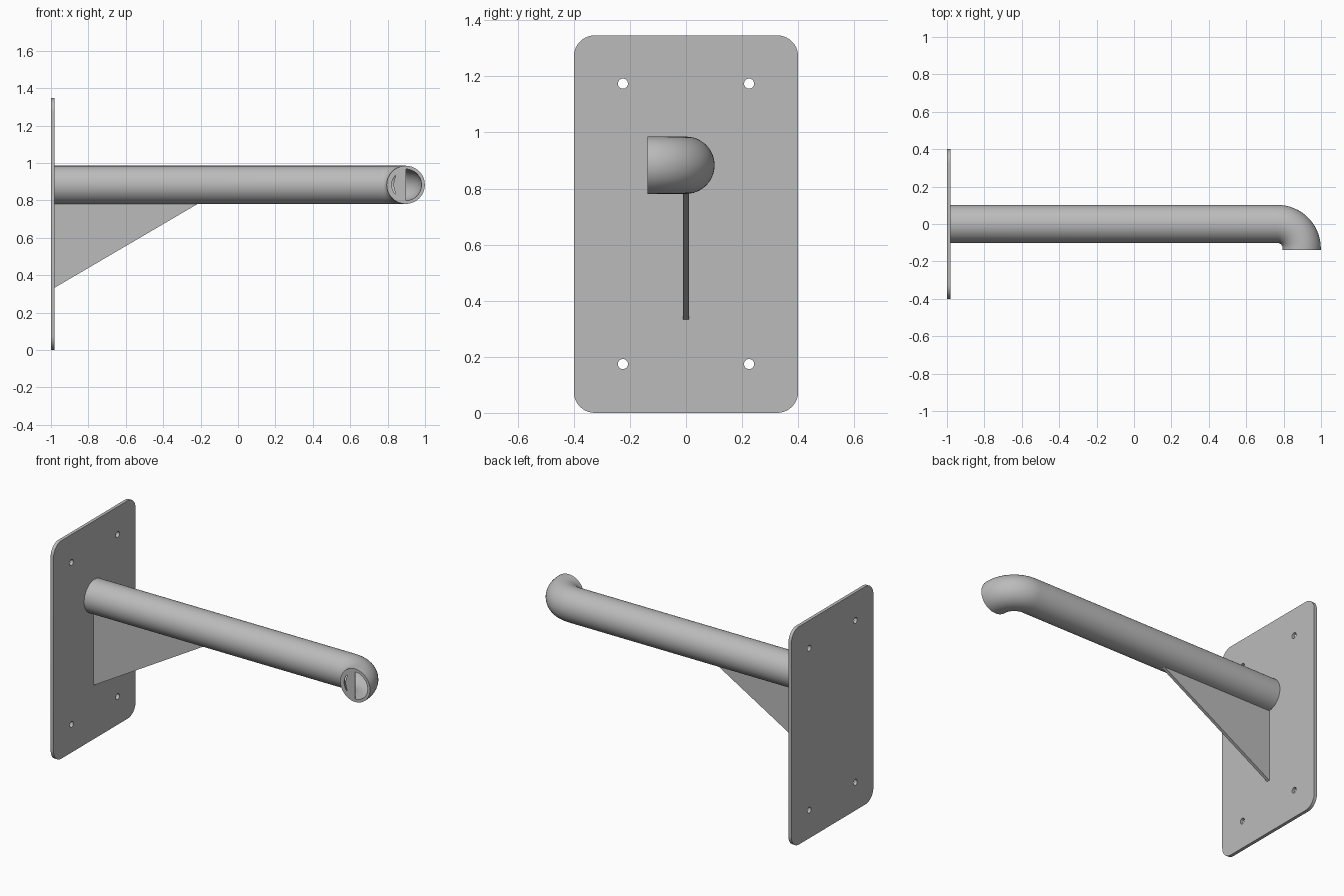
import bpy, bmesh
from math import pi, sin, cos
from mathutils import Vector

cube = bpy.data.objects.get("Cube")
if cube:
    bpy.data.objects.remove(cube)

steel = bpy.data.materials.new("grey_steel")
steel.use_nodes = True
GREY = (0.5, 0.5, 0.5, 1)
steel.diffuse_color = GREY
steel.node_tree.nodes["Principled BSDF"].inputs["Base Color"].default_value = GREY


def arc(cx, cy, r, a0, a1, n):
    return [(cx + r * cos(a0 + (a1 - a0) * i / n), cy + r * sin(a0 + (a1 - a0) * i / n))
            for i in range(n + 1)]


def smooth(ob):
    bpy.ops.object.select_all(action='DESELECT')
    ob.select_set(True)
    bpy.context.view_layer.objects.active = ob
    bpy.ops.object.shade_smooth_by_angle(angle=0.6)


def sheet(name, outlines, thickness, loc, rot):
    """Flat part from an outline, further outlines being holes."""
    cu = bpy.data.curves.new(name, 'CURVE')
    cu.dimensions, cu.fill_mode, cu.extrude = '2D', 'BOTH', thickness / 2
    for pts in outlines:
        sp = cu.splines.new('POLY')
        sp.points.add(len(pts) - 1)
        for p, (x, y) in zip(sp.points, pts):
            p.co = (x, y, 0, 1)
        sp.use_cyclic_u = True
    ob = bpy.data.objects.new(name, cu)
    bpy.context.collection.objects.link(ob)
    ob.location, ob.rotation_euler = loc, rot
    bpy.ops.object.select_all(action='DESELECT')
    ob.select_set(True)
    bpy.context.view_layer.objects.active = ob
    bpy.ops.object.convert(target='MESH')
    ob = bpy.context.object
    ob.name = name
    ob.data.materials.clear()
    ob.data.materials.append(steel)
    smooth(ob)
    return ob


# Wall plate with rounded corners and four bolt holes
W, H, R = 0.4, 1.346, 0.075
outline = []
for i, (cx, cy) in enumerate([(W - R, H - R), (R - W, H - R), (R - W, R), (W - R, R)]):
    outline += arc(cx, cy, R, i * pi / 2, (i + 1) * pi / 2, 10)
holes = [arc(y, z, 0.018, 0, 2 * pi, 24)[:-1] for y in (-0.225, 0.225) for z in (0.174, 1.174)]
sheet("wall_plate", [outline] + holes, 0.02, (-0.99, 0, 0), (pi / 2, 0, pi / 2))

# Triangular gusset under the pipe
sheet("gusset", [[(-0.98, 0.333), (-0.2, 0.79), (-0.98, 0.79)]], 0.02, (0, 0, 0), (pi / 2, 0, 0))

# Hollow pipe with a quarter bend towards the front
Z, BEND, OUTER, BORE, SIDES = 0.883, 0.13, 0.102, 0.084, 48
BX, END_X, END_Y = 0.767, 0.897, -0.138
path = [(Vector((-0.98, 0, Z)), Vector((0, 1, 0)))]
for x, y in arc(BX, -BEND, BEND, pi / 2, 0, 16):
    path.append((Vector((x, y, Z)), Vector((x - BX, y + BEND, 0)).normalized()))
path.append((Vector((END_X, END_Y, Z)), Vector((1, 0, 0))))

bm = bmesh.new()
up = Vector((0, 0, 1))
rings = []
for r, stations in ((OUTER, path), (BORE, path[::-1])):
    for c, side in stations:
        rings.append([bm.verts.new(c + r * (side * u + up * v))
                      for u, v in arc(0, 0, 1, 0, 2 * pi, SIDES)[:-1]])
for a, b in zip(rings, rings[1:] + rings[:1]):
    for i in range(SIDES):
        j = (i + 1) % SIDES
        bm.faces.new((a[i], a[j], b[j], b[i]))
bmesh.ops.recalc_face_normals(bm, faces=bm.faces)
me = bpy.data.meshes.new("bent_pipe")
bm.to_mesh(me)
bm.free()
pipe = bpy.data.objects.new("bent_pipe", me)
bpy.context.collection.objects.link(pipe)
me.materials.append(steel)
smooth(pipe)

# Half cover in the pipe mouth with a crescent slot
half = arc(0, 0, BORE, pi / 2, 3 * pi / 2, 24)
slot = arc(0, 0, 0.075, pi - 0.75, pi + 0.75, 12) + arc(0.035, 0, 0.1, pi + 0.5, pi - 0.5, 12)[1:-1]
sheet("mouth_cover", [half, slot], 0.004, (END_X, END_Y + 0.002, Z), (pi / 2, 0, 0))
